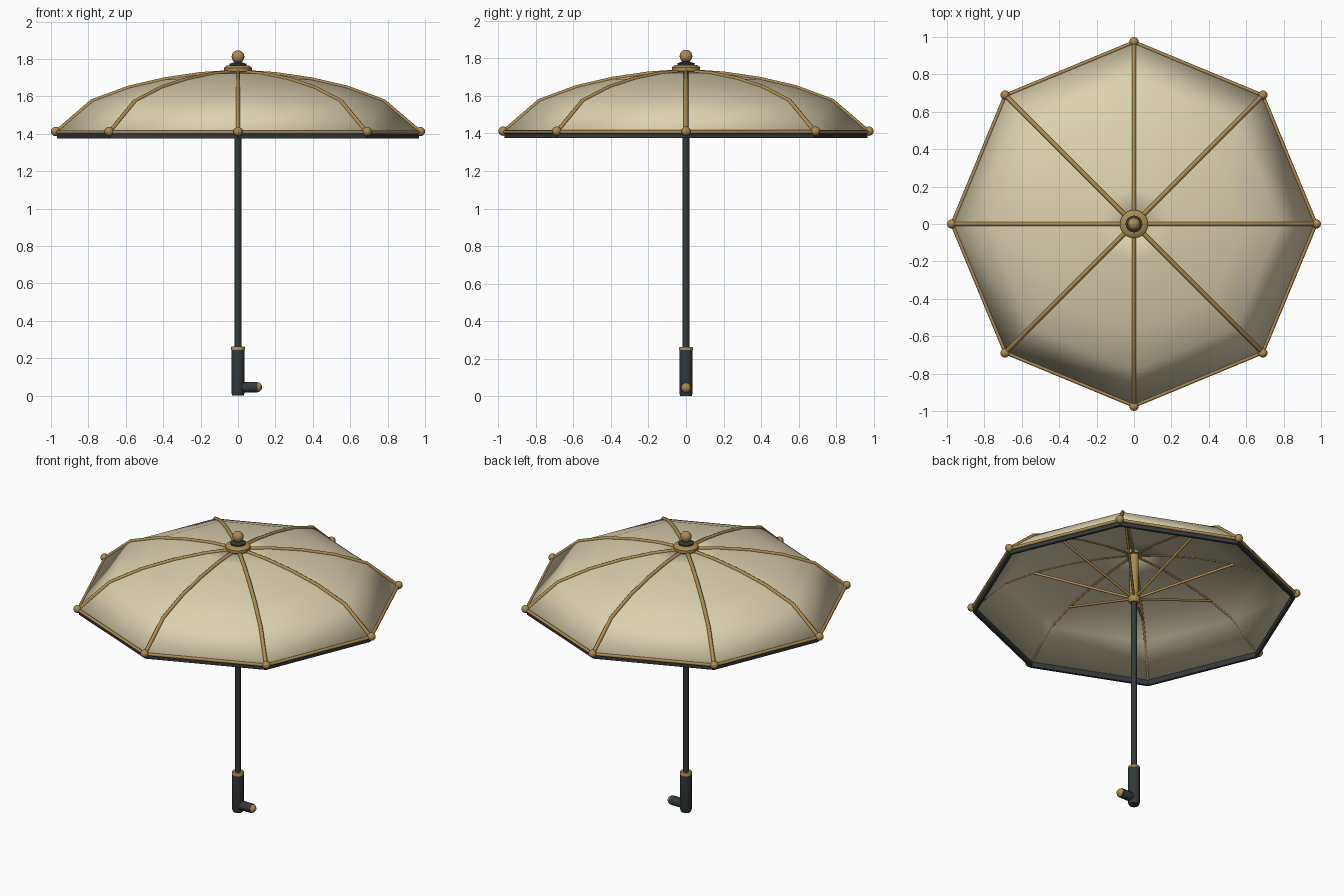
import bpy, bmesh, math
from mathutils import Vector

if "Cube" in bpy.data.objects:
    bpy.data.objects.remove(bpy.data.objects["Cube"])


def material(name, rgb):
    m = bpy.data.materials.new(name)
    m.diffuse_color = (*rgb, 1)
    m.use_nodes = True
    m.node_tree.nodes["Principled BSDF"].inputs["Base Color"].default_value = m.diffuse_color
    return m


CREAM = material("cream_cloth", (0.72, 0.64, 0.43))
GOLD = material("aged_brass", (0.42, 0.26, 0.08))
DARK = material("dark_metal", (0.035, 0.042, 0.045))


def make(name, bm, mat, angle=40):
    bmesh.ops.recalc_face_normals(bm, faces=bm.faces)
    me = bpy.data.meshes.new(name)
    bm.to_mesh(me)
    bm.free()
    ob = bpy.data.objects.new(name, me)
    bpy.context.collection.objects.link(ob)
    me.materials.append(mat)
    bpy.ops.object.select_all(action='DESELECT')
    ob.select_set(True)
    bpy.context.view_layer.objects.active = ob
    bpy.ops.object.shade_smooth_by_angle(angle=math.radians(angle))
    return ob


def lathe(name, profile, sides, mat, closed=False, caps=True, angle=40):
    """Revolve (radius, z) points around the z axis."""
    bm = bmesh.new()
    rings = [[bm.verts.new((r * math.cos(2 * math.pi * i / sides),
                            r * math.sin(2 * math.pi * i / sides), z))
              for i in range(sides)] for r, z in profile]
    pairs = list(zip(rings, rings[1:]))
    if closed:
        pairs.append((rings[-1], rings[0]))
    for a, b in pairs:
        for i in range(sides):
            j = (i + 1) % sides
            bm.faces.new((a[i], a[j], b[j], b[i]))
    if caps and not closed:
        bm.faces.new(rings[0])
        bm.faces.new(rings[-1])
    return make(name, bm, mat, angle)


def tube(name, points, radius, mat, sides=8):
    """Round bar swept along a path."""
    pts = [Vector(p) for p in points]
    side = (pts[-1] - pts[0]).cross(Vector((0, 0, 1))).normalized()
    bm = bmesh.new()
    rings = []
    for i, p in enumerate(pts):
        d = (pts[min(i + 1, len(pts) - 1)] - pts[max(i - 1, 0)]).normalized()
        up = side.cross(d).normalized()
        rings.append([bm.verts.new(p + radius * (side * math.cos(a) + up * math.sin(a)))
                      for a in (2 * math.pi * k / sides for k in range(sides))])
    for a, b in zip(rings, rings[1:]):
        for k in range(sides):
            j = (k + 1) % sides
            bm.faces.new((a[k], a[j], b[j], b[k]))
    bm.faces.new(rings[0])
    bm.faces.new(rings[-1])
    return make(name, bm, mat, 50)


def ball(name, pos, radius, mat, u=12, v=8):
    bm = bmesh.new()
    bmesh.ops.create_uvsphere(bm, u_segments=u, v_segments=v, radius=radius)
    bmesh.ops.translate(bm, vec=pos, verts=bm.verts)
    return make(name, bm, mat, 50)


def polar(r, z, i):
    a = i * math.pi / 4
    return (r * math.cos(a), r * math.sin(a), z)


# Octagonal cloth canopy and dark hem
ARC = [(0.97, 1.41), (0.78, 1.573), (0.585, 1.645), (0.39, 1.69), (0.2, 1.718), (0.05, 1.728)]
canopy = lathe("canopy", ARC, 8, CREAM, caps=False, angle=60)
shell = canopy.modifiers.new("thickness", 'SOLIDIFY')
shell.thickness = 0.008
shell.offset = -1
lathe("canopy_hem", [(0.967, 1.375), (0.967, 1.408), (0.95, 1.408), (0.95, 1.375)],
      8, DARK, closed=True, angle=30)

# Ribs, rim bars, stretchers and rib tips
for i in range(8):
    tube(f"rib_{i}", [polar(r, z, i) for r, z in ARC], 0.012, GOLD)
    tube(f"rim_bar_{i}", [polar(0.972, 1.408, i), polar(0.972, 1.408, i + 1)], 0.010, GOLD)
    tube(f"stretcher_{i}", [polar(0.02, 1.43, i), polar(0.6, 1.632, i)], 0.008, GOLD)
    ball(f"rib_tip_{i}", polar(0.975, 1.412, i), 0.025, GOLD)

# Shaft with runner
lathe("shaft", [(0.018, 0.2), (0.018, 1.76)], 16, DARK)
lathe("runner_sleeve", [(0.028, 1.42), (0.028, 1.725)], 16, GOLD)
lathe("runner_collar", [(0.026, 1.395), (0.037, 1.408), (0.037, 1.442), (0.026, 1.455)], 16, GOLD)

# Crown cap and finial
lathe("crown_cap", [(0.062, 1.722), (0.075, 1.733), (0.075, 1.752), (0.06, 1.764), (0.03, 1.766)],
      24, GOLD)
lathe("finial_neck", [(0.045, 1.76), (0.045, 1.774), (0.02, 1.782), (0.02, 1.80)], 20, DARK)
ball("finial_ball", (0, 0, 1.812), 0.034, GOLD, 16, 10)

# Handle grip with side peg
lathe("grip", [(0.03, 0.0), (0.035, 0.012), (0.035, 0.25)], 16, DARK)
lathe("grip_ring", [(0.037, 0.245), (0.037, 0.258), (0.033, 0.263)], 16, GOLD)
tube("grip_peg", [(0, 0, 0.045), (0.105, 0, 0.045)], 0.029, DARK, 12)
ball("peg_end", (0.102, 0, 0.045), 0.027, GOLD)
